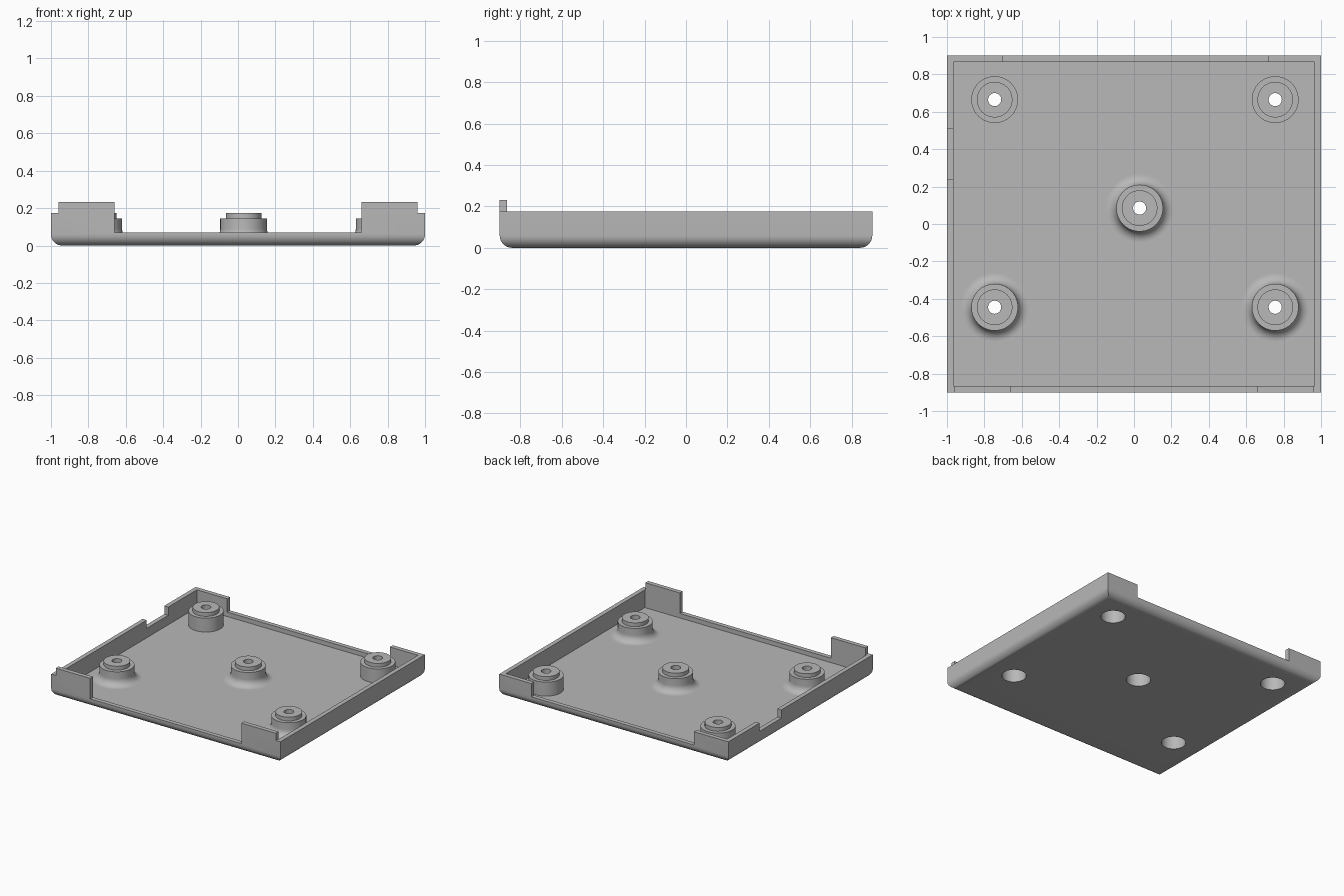
import bpy
import bmesh
from math import sin, cos, pi, radians

old = bpy.data.objects.get("Cube")
if old:
    bpy.data.objects.remove(old, do_unlink=True)

# Main dimensions
HX, HY = 1.0, 0.9          # half width and half depth
WALL, FLOOR = 0.035, 0.035
RIM, SILL, NOTCH, TAB = 0.175, 0.07, 0.11, 0.232
ROUND = 0.06               # rounding of the bottom edge
SEGS = 64
BORE, BORE_TOP, HOLE = 0.088, 0.125, 0.035

grey = bpy.data.materials.new("light grey plastic")
grey.use_nodes = True
grey.diffuse_color = (0.48, 0.48, 0.48, 1)
grey.node_tree.nodes["Principled BSDF"].inputs["Base Color"].default_value = (0.48, 0.48, 0.48, 1)


def finish(name, bm):
    bmesh.ops.recalc_face_normals(bm, faces=bm.faces)
    mesh = bpy.data.meshes.new(name)
    bm.to_mesh(mesh)
    bm.free()
    mesh.materials.append(grey)
    ob = bpy.data.objects.new(name, mesh)
    bpy.context.collection.objects.link(ob)
    return ob


def stack(bm, rings, closed=False):
    """Skin a list of vertex rings; closed joins the last to the first, else caps."""
    n = len(rings[0])
    pairs = list(zip(rings, rings[1:]))
    if closed:
        pairs.append((rings[-1], rings[0]))
    else:
        bm.faces.new(rings[0])
        bm.faces.new(rings[-1])
    for a, b in pairs:
        for i in range(n):
            j = (i + 1) % n
            bm.faces.new((a[i], a[j], b[j], b[i]))


def box(name, x0, x1, y0, y1, z0, z1):
    bm = bmesh.new()
    rings = [[bm.verts.new((x, y, z)) for x, y in ((x0, y0), (x1, y0), (x1, y1), (x0, y1))]
             for z in (z0, z1)]
    stack(bm, rings)
    return finish(name, bm)


def lathe(name, profile, x, y, closed):
    bm = bmesh.new()
    rings = [[bm.verts.new((x + r * cos(2 * pi * i / SEGS), y + r * sin(2 * pi * i / SEGS), z))
              for i in range(SEGS)] for r, z in profile]
    stack(bm, rings, closed)
    return finish(name, bm)


def select(ob):
    bpy.ops.object.select_all(action='DESELECT')
    ob.select_set(True)
    bpy.context.view_layer.objects.active = ob


def cut(ob, cutter):
    mod = ob.modifiers.new("cut", 'BOOLEAN')
    mod.operation, mod.solver, mod.object = 'DIFFERENCE', 'EXACT', cutter
    select(ob)
    bpy.ops.object.modifier_apply(modifier=mod.name)
    bpy.data.objects.remove(cutter, do_unlink=True)


def smooth(ob):
    select(ob)
    bpy.ops.object.shade_smooth_by_angle(angle=radians(30))


# Tray block with a rounded bottom edge and sharp upright corners
bm = bmesh.new()
levels = [(ROUND * (1 - sin(a)), ROUND * (1 - cos(a)))
          for a in (i * pi / 20 for i in range(11))] + [(0, RIM)]
stack(bm, [[bm.verts.new((sx * (HX - d), sy * (HY - d), z))
            for sx, sy in ((-1, -1), (1, -1), (1, 1), (-1, 1))] for d, z in levels])
tray = finish("tray_shell", bm)

# Cavity, open front and back, and the notch in one side wall
IX, IY = HX - WALL, HY - WALL
cut(tray, box("cavity_cutter", -IX, IX, -IY, IY, FLOOR, 0.5))
cut(tray, box("front_gap_cutter", -0.66, 0.66, -1, -0.8, SILL, 0.5))
cut(tray, box("back_gap_cutter", -0.70, 0.72, 0.8, 1, SILL, 0.5))
cut(tray, box("notch_cutter", -1.1, -0.9, 0.24, 0.51, NOTCH, 0.5))

# Raised tabs on the front wall
for side, x0, x1 in (("right", -0.96, -0.66), ("left", 0.66, 0.96)):
    box("front_tab_" + side, x0, x1, -HY, -IY, RIM, TAB)

# Stepped screw bosses, flared at the foot where there is a fillet
FLARE = 0.055
upper = [(BORE, FLOOR), (BORE, BORE_TOP), (HOLE, BORE_TOP), (HOLE, 0.175),
         (0.095, 0.175), (0.095, 0.145), (0.125, 0.145)]
flared = [(0.125 + FLARE * (1 - cos(a)), FLOOR + FLARE * (1 - sin(a)))
          for a in (i * pi / 20 for i in range(11))]
straight = [(0.125, FLOOR)]

bosses = (("centre", 0.03, 0.085, flared),
          ("front_right", -0.745, -0.445, flared), ("front_left", 0.755, -0.445, flared),
          ("back_right", -0.745, 0.665, straight), ("back_left", 0.755, 0.665, straight))
for place, x, y, foot in bosses:
    cut(tray, lathe("bore_cutter", [(BORE, -0.1), (BORE, 0.1)], x, y, False))
    smooth(lathe("screw_boss_" + place, upper + foot, x, y, True))

smooth(tray)
